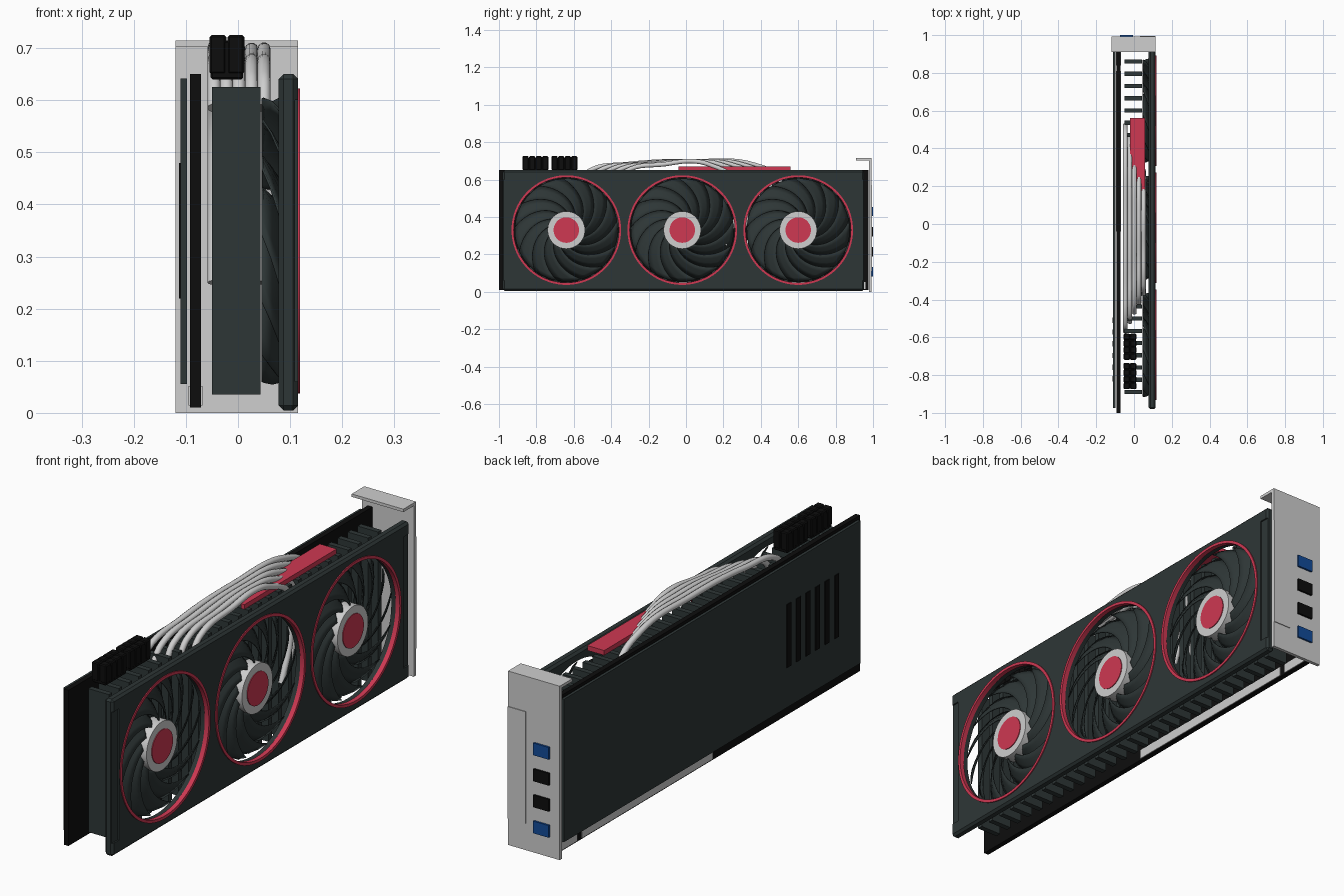
import bpy, bmesh, math
from mathutils import Vector, Matrix

cube = bpy.data.objects.get("Cube")
if cube:
    bpy.data.objects.remove(cube, do_unlink=True)


def material(name, r, g, b):
    m = bpy.data.materials.new(name)
    m.use_nodes = True
    m.diffuse_color = (r, g, b, 1)
    m.node_tree.nodes["Principled BSDF"].inputs["Base Color"].default_value = (r, g, b, 1)
    return m


TEAL = material("dark slate", 0.027, 0.037, 0.037)
BLACK = material("black", 0.004, 0.004, 0.004)
GREY = material("light grey", 0.62, 0.62, 0.62)
RED = material("crimson", 0.62, 0.04, 0.085)
BLUE = material("port blue", 0.006, 0.07, 0.32)


def finish(name, bm, mat, smooth=False):
    bmesh.ops.recalc_face_normals(bm, faces=bm.faces)
    me = bpy.data.meshes.new(name)
    bm.to_mesh(me)
    bm.free()
    me.materials.append(mat)
    ob = bpy.data.objects.new(name, me)
    bpy.context.collection.objects.link(ob)
    if smooth:
        bpy.ops.object.select_all(action='DESELECT')
        ob.select_set(True)
        bpy.context.view_layer.objects.active = ob
        bpy.ops.object.shade_smooth_by_angle(angle=math.radians(35))
    return ob


def add_box(bm, x, y, z):
    """Box from (low, high) ranges."""
    centre = Vector([(a + b) / 2 for a, b in (x, y, z)])
    size = [b - a for a, b in (x, y, z)]
    bmesh.ops.create_cube(bm, size=1, matrix=Matrix.Translation(centre) @ Matrix.Diagonal((*size, 1)))


def box(name, x, y, z, mat, bevel=0):
    bm = bmesh.new()
    add_box(bm, x, y, z)
    ob = finish(name, bm, mat)
    if bevel:
        mod = ob.modifiers.new("bevel", 'BEVEL')
        mod.width, mod.segments = bevel, 1
    return ob


def lathe(name, profile, y, z, mat, steps=64):
    """Closed (x, radius) profile spun about a fan axis."""
    bm = bmesh.new()
    vs = [bm.verts.new((x, r, 0)) for x, r in profile]
    es = [bm.edges.new((vs[i], vs[(i + 1) % len(vs)])) for i in range(len(vs))]
    bmesh.ops.spin(bm, geom=vs + es, cent=(0, 0, 0), axis=(1, 0, 0),
                   angle=math.tau, steps=steps, use_merge=True)
    bmesh.ops.remove_doubles(bm, verts=bm.verts, dist=1e-5)
    bmesh.ops.translate(bm, verts=bm.verts, vec=(0, y, z))
    return finish(name, bm, mat, True)


def cut(target, cutter):
    cutter.hide_render = True
    cutter.hide_set(True)
    cutter.display_type = 'WIRE'
    mod = target.modifiers.new("cut", 'BOOLEAN')
    mod.operation, mod.solver, mod.object = 'DIFFERENCE', 'EXACT', cutter


FANS = (-0.64, -0.02, 0.60)
FAN_Z = 0.33

# Circuit board, its edge contacts and the back plate with vents
box("circuit_board", (-0.092, -0.071), (-1, 0.975), (0.01, 0.65), BLACK)
for i, span in enumerate([(-0.04, 0.81), (0.84, 0.96)]):
    box(f"edge_contacts_{i}", (-0.095, -0.068), span, (0.014, 0.052), GREY)
box("back_plate", (-0.11, -0.098), (-0.975, 0.95), (0.055, 0.642), TEAL)
bm = bmesh.new()
for i in range(6):
    y = -0.51 - 0.062 * i
    add_box(bm, (-0.113, -0.109), (y - 0.014, y + 0.014), (0.22, 0.48))
finish("back_vents", bm, BLACK)

# Cooling fins
bm = bmesh.new()
for i in range(28):
    y = 0.86 - 0.0648 * i
    add_box(bm, (-0.05, 0.043), (y - 0.011, y + 0.011), (0.035, 0.625))
finish("cooling_fins", bm, TEAL)

# Heat pipes arching over the fins and dropping back into them
for i in range(5):
    x = -0.046 + 0.024 * i
    y0, y1 = -0.57 + 0.05 * i, 0.5 - 0.06 * i
    path = [(y0, 0.585), (y0 + 0.05, 0.645), (y0 + 0.26, 0.683), (0.04, 0.698),
            (y1 - 0.13, 0.678), (y1, 0.6), (y1 + 0.01, 0.42), (y1 - 0.05, 0.25)]
    cu = bpy.data.curves.new("heat_pipe", 'CURVE')
    cu.dimensions = '3D'
    cu.bevel_depth, cu.bevel_resolution, cu.resolution_u = 0.0125, 3, 8
    cu.use_fill_caps = True
    sp = cu.splines.new('BEZIER')
    sp.bezier_points.add(len(path) - 1)
    for p, (y, z) in zip(sp.bezier_points, path):
        p.co = (x, y, z)
        p.handle_left_type = p.handle_right_type = 'AUTO'
    cu.materials.append(GREY)
    bpy.context.collection.objects.link(bpy.data.objects.new(f"heat_pipe_{i}", cu))

# Red top plate with a slanted inner edge
bm = bmesh.new()
outline = [(-0.02, 0.56), (0.057, 0.56), (0.057, -0.04), (0.042, -0.04), (-0.02, 0.36)]
face = bm.faces.new([bm.verts.new((x, y, 0.65)) for x, y in outline])
top = bmesh.ops.extrude_face_region(bm, geom=[face])["geom"]
bmesh.ops.translate(bm, vec=(0, 0, 0.02), verts=[v for v in top if isinstance(v, bmesh.types.BMVert)])
finish("top_plate", bm, RED)

# Power sockets, each a block of square pins
for n, y0 in enumerate((-0.875, -0.72)):
    bm = bmesh.new()
    add_box(bm, (-0.053, 0.01), (y0 + 0.003, y0 + 0.137), (0.64, 0.715))
    for i in range(4):
        for j in range(2):
            y, x = y0 + 0.035 * i, -0.056 + 0.0345 * j
            add_box(bm, (x + 0.001, x + 0.0335), (y + 0.001, y + 0.034), (0.65, 0.725))
    ob = finish(f"power_socket_{n}", bm, BLACK)
    mod = ob.modifiers.new("bevel", 'BEVEL')
    mod.width, mod.segments = 0.004, 1

# Shroud with fan openings and a shallow recess at each end
shroud = box("shroud", (0.078, 0.115), (-0.98, 0.952), (0.005, 0.65), TEAL, 0.009)
for i, y in enumerate(FANS):
    hole = lathe(f"fan_hole_cutter_{i}", [(0, 0), (0, 0.285), (0.2, 0.285), (0.2, 0)], y, FAN_Z, TEAL)
    cut(shroud, hole)
for i, span in enumerate([(-1.1, -0.938), (0.91, 1.1)]):
    cut(shroud, box(f"recess_cutter_{i}", (0.109, 0.2), span, (0.06, 0.6), TEAL))

# Fans: red trim ring, hub, cap and swept blades
BLADES = 13


def blade_point(k, t, s):
    r = 0.09 + 0.185 * t
    a = math.tau * k / BLADES + 1.15 * t ** 0.85 + (s - 0.5) * 0.47 - 1.2
    x = 0.047 + 0.04 * s + 0.004 * math.sin(math.pi * s)
    return x, r * math.cos(a), r * math.sin(a)


for n, y in enumerate(FANS):
    lathe(f"trim_ring_{n}", [(0.1, 0.281), (0.1, 0.293), (0.119, 0.293), (0.119, 0.281)], y, FAN_Z, RED, 96)
    lathe(f"fan_hub_{n}", [(0.046, 0), (0.046, 0.1), (0.102, 0.1), (0.102, 0)], y, FAN_Z, GREY)
    lathe(f"fan_cap_{n}", [(0.1, 0), (0.1, 0.068), (0.105, 0.068), (0.105, 0)], y, FAN_Z, RED)
    bm = bmesh.new()
    for k in range(BLADES):
        grid = [[bm.verts.new(blade_point(k, i / 9, j / 3)) for j in range(4)] for i in range(10)]
        for a, b in zip(grid, grid[1:]):
            for j in range(3):
                bm.faces.new((a[j], a[j + 1], b[j + 1], b[j]))
    bmesh.ops.translate(bm, verts=bm.verts, vec=(0, y, FAN_Z))
    blades = finish(f"fan_blades_{n}", bm, TEAL, True)
    mod = blades.modifiers.new("thickness", 'SOLIDIFY')
    mod.thickness, mod.offset = 0.004, 0

# Mounting bracket with folded top, raised panel and ports
box("bracket", (-0.12, 0.115), (0.978, 0.992), (0, 0.715), GREY)
box("bracket_flange", (-0.12, 0.115), (0.91, 0.985), (0.703, 0.715), GREY)
box("bracket_panel", (0.033, 0.115), (0.99, 0.995), (0.11, 0.57), GREY)
for i, mat in enumerate((BLUE, BLACK, BLACK, BLUE)):
    z = 0.108 + 0.107 * i
    box(f"port_{i}", (-0.075, -0.005), (0.99, 1.0), (z - 0.025, z + 0.025), mat)
